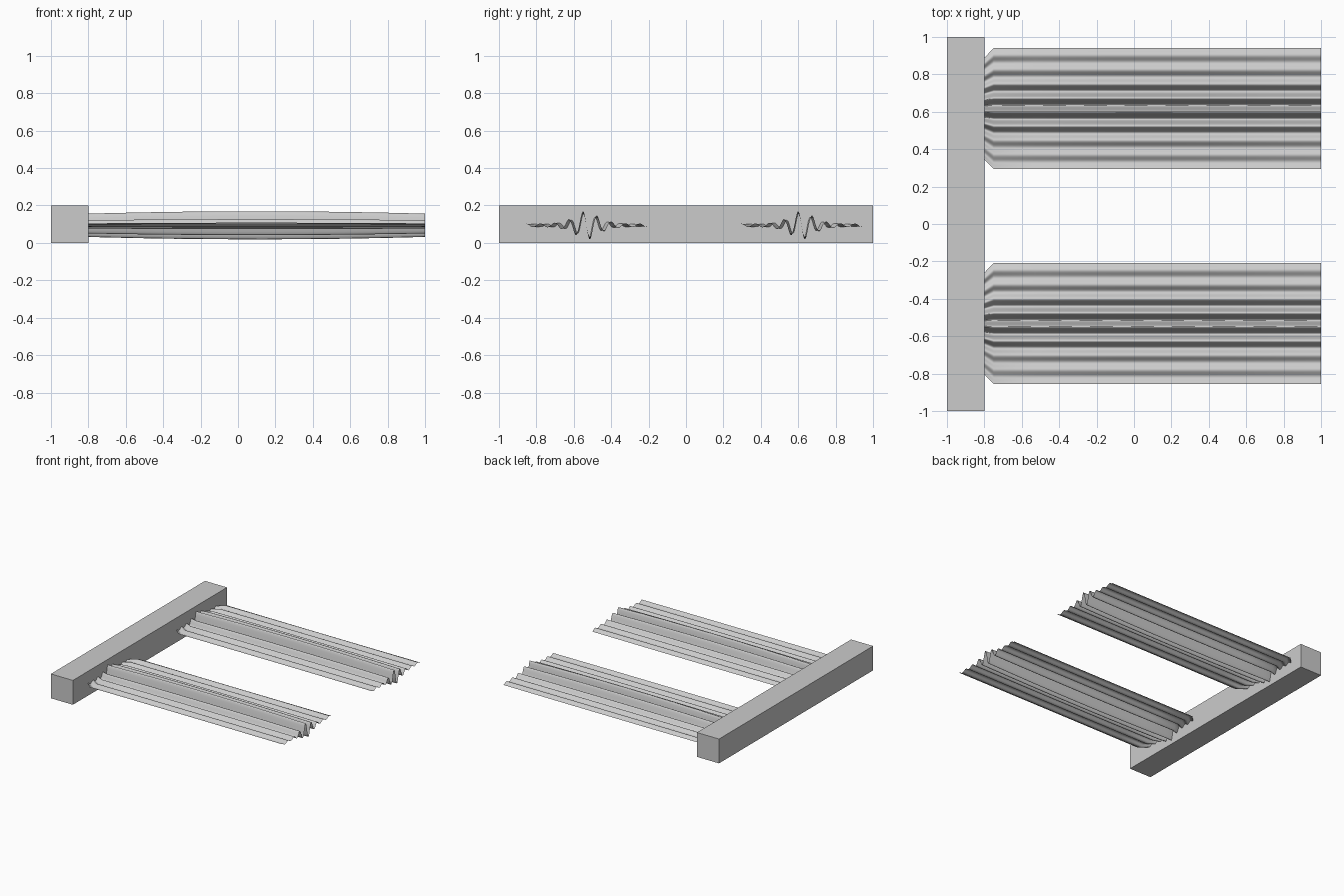
import bpy, bmesh, math

if "Cube" in bpy.data.objects:
    bpy.data.objects.remove(bpy.data.objects["Cube"])

Z_MID = 0.094
HALF = 0.3235          # half width of a sheet
WAVES = 8.5            # ripples across the full width
PERIOD = 2 * HALF / WAVES


def make_object(name, bm, smooth=False):
    mesh = bpy.data.meshes.new(name)
    bm.to_mesh(mesh)
    bm.free()
    for p in mesh.polygons:
        p.use_smooth = smooth
    obj = bpy.data.objects.new(name, mesh)
    bpy.context.collection.objects.link(obj)
    return obj


# Square bar along the left side
bm = bmesh.new()
bmesh.ops.create_cube(bm, size=1)
for v in bm.verts:
    v.co = (-0.9 + v.co.x * 0.2, v.co.y * 2.0, 0.1 + v.co.z * 0.2)
make_object("mounting_bar", bm)


def ripple_height(u, x):
    # Ripples are tallest in the middle of the sheet and fade to the edges
    envelope = 0.009 + 0.073 * math.exp(-(abs(u) / 0.088) ** 1.5)
    along = 1 - 0.17 * ((x - 0.1) / 0.9) ** 2
    return Z_MID - envelope * along * math.sin(2 * math.pi * u / PERIOD)


def rippled_sheet(name, y_mid):
    n = 136
    stations = [-0.8, -0.75] + [-0.75 + 1.75 * i / 8 for i in range(1, 9)]
    bm = bmesh.new()
    rows = []
    for x in stations:
        squeeze = 0.84 if x < -0.78 else 1.0   # gathered where it meets the bar
        row = []
        for j in range(n + 1):
            u = -HALF + 2 * HALF * j / n
            row.append(bm.verts.new((x, y_mid + u * squeeze, ripple_height(u, x))))
        rows.append(row)
    for a, b in zip(rows, rows[1:]):
        for j in range(n):
            bm.faces.new((a[j], b[j], b[j + 1], a[j + 1]))
    make_object(name, bm, smooth=True)


# Two corrugated sheets reaching out from the bar
rippled_sheet("rippled_sheet_back", 0.617)
rippled_sheet("rippled_sheet_front", -0.532)
